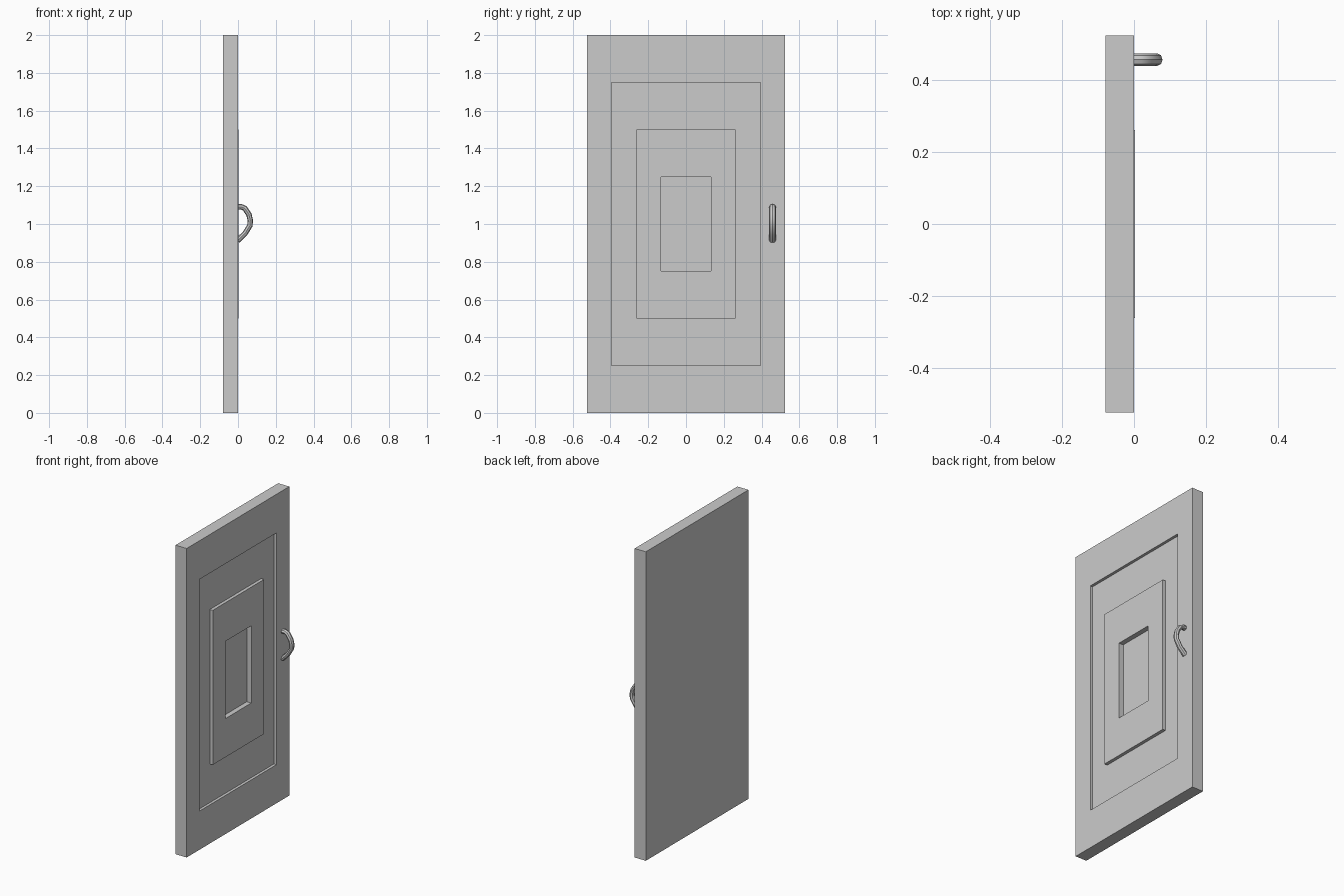
import bpy, bmesh
from mathutils import Vector

if "Cube" in bpy.data.objects:
    bpy.data.objects.remove(bpy.data.objects["Cube"])

HALF_W, HEIGHT, BACK = 0.525, 2.0, -0.08


def add_object(name, bm):
    mesh = bpy.data.meshes.new(name)
    bm.to_mesh(mesh)
    bm.free()
    obj = bpy.data.objects.new(name, mesh)
    bpy.context.collection.objects.link(obj)
    return obj


# Door slab: concentric rectangular rings, stepping in and out on the face
bm = bmesh.new()


def ring(x, s):
    return [bm.verts.new((x, sy * HALF_W * s, HEIGHT / 2 * (1 + sz * s)))
            for sy, sz in ((-1, -1), (1, -1), (1, 1), (-1, 1))]


steps = [(BACK, 1), (0, 1),
         (0, 0.75), (-0.018, 0.75),      # outer panel, recessed
         (-0.018, 0.5), (0.003, 0.5),    # middle panel, raised
         (0.003, 0.25), (-0.029, 0.25)]  # inner panel, recessed
rings = [ring(x, s) for x, s in steps]
for a, b in zip(rings, rings[1:]):
    for i in range(4):
        j = (i + 1) % 4
        bm.faces.new((a[i], a[j], b[j], b[i]))
bm.faces.new(rings[0][::-1])
bm.faces.new(rings[-1])
bmesh.ops.recalc_face_normals(bm, faces=bm.faces)
add_object("door_panel", bm)

# Handle: bent bar swept along a short path (x, z)
path = [(-0.003, 1.090), (0.018, 1.091), (0.036, 1.083), (0.058, 1.050),
        (0.065, 1.020), (0.063, 0.992), (0.038, 0.951), (-0.003, 0.911)]
curve = bpy.data.curves.new("door_handle", 'CURVE')
curve.dimensions = '3D'
curve.bevel_depth = 0.0145
curve.bevel_resolution = 2
curve.use_fill_caps = True
spline = curve.splines.new('POLY')
spline.points.add(len(path) - 1)
for p, (x, z) in zip(spline.points, path):
    p.co = (x, 0, z, 1)
handle = bpy.data.objects.new("door_handle", curve)
handle.location.y = 0.458
handle.scale.y = 1.2
bpy.context.collection.objects.link(handle)
bpy.context.view_layer.objects.active = handle
handle.select_set(True)
bpy.ops.object.convert(target='MESH')
bpy.ops.object.shade_smooth_by_angle()
